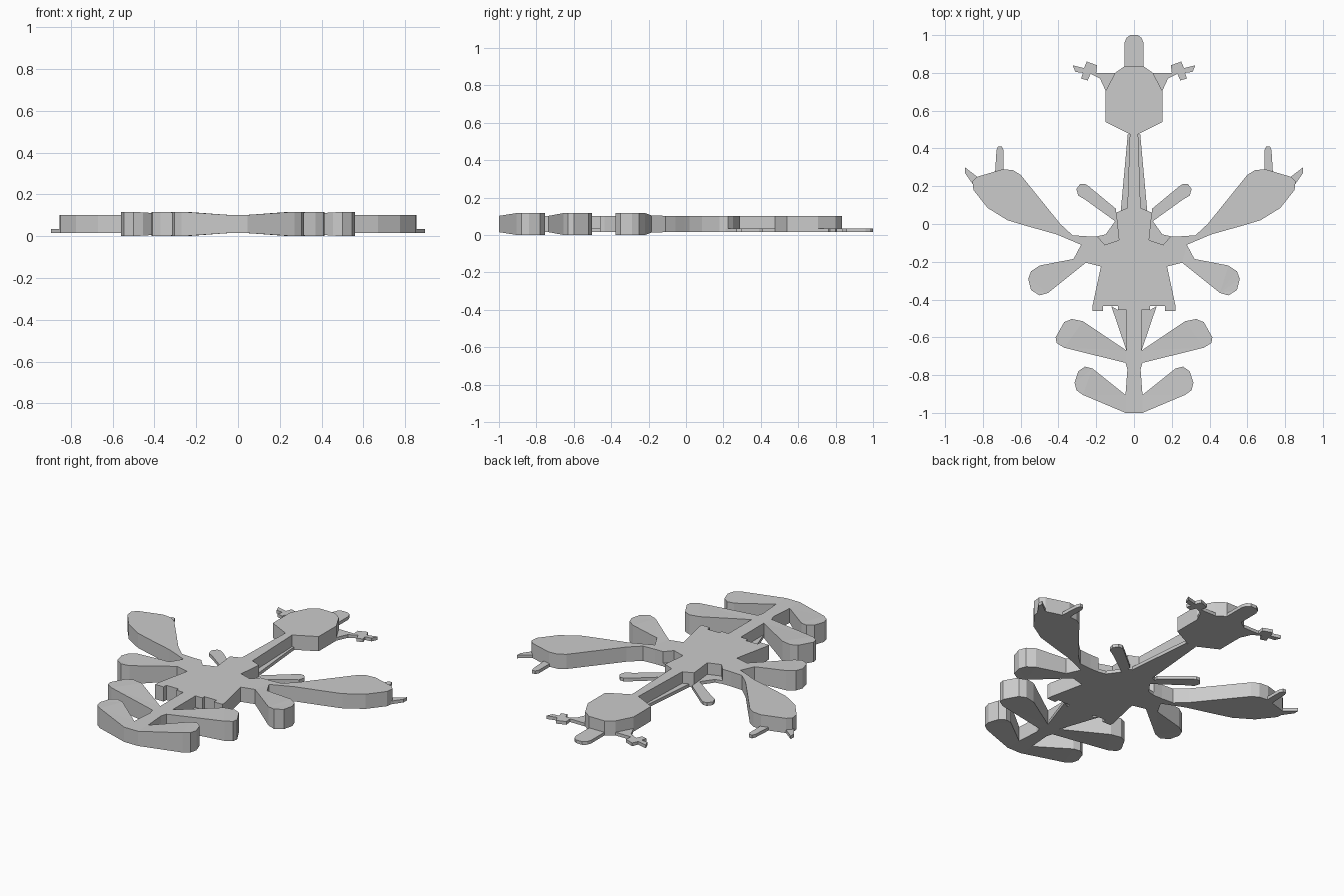
import bpy, bmesh

LOW, HIGH, THIN = 0.015, 0.102, 0.034   # underside, thick top, thin-plate top
FLARE = 0.015                           # extra depth at lobe tips


def plate(name, outline, top=HIGH, flare=None):
    """Extrude a right-half outline, leave the centre line open, mirror it."""
    bm = bmesh.new()

    def extra(x):
        if not flare:
            return 0.0
        return FLARE * min(1.0, max(0.0, (x - flare[0]) / (flare[1] - flare[0])))

    bot = [bm.verts.new((x, y, LOW - extra(x))) for x, y in outline]
    cap = [bm.verts.new((x, y, top + extra(x))) for x, y in outline]
    n = len(outline)
    caps = [bm.faces.new(cap), bm.faces.new(bot[::-1])]
    for i in range(n):
        j = (i + 1) % n
        if outline[i][0] == 0 and outline[j][0] == 0:
            continue
        bm.faces.new((bot[i], bot[j], cap[j], cap[i]))
    if flare:
        bmesh.ops.triangulate(bm, faces=caps)
    bmesh.ops.recalc_face_normals(bm, faces=bm.faces)
    # an open half can be turned inside out, so check the top face
    bm.faces.ensure_lookup_table()
    up = max(bm.faces, key=lambda f: f.calc_center_median().z)
    if up.normal.z < 0:
        bmesh.ops.reverse_faces(bm, faces=bm.faces)
    me = bpy.data.meshes.new(name)
    bm.to_mesh(me)
    bm.free()
    ob = bpy.data.objects.new(name, me)
    bpy.context.collection.objects.link(ob)
    mod = ob.modifiers.new("mirror", 'MIRROR')
    mod.use_clip = True
    mod.merge_threshold = 0.0005
    return ob


# Head, beak and the small side crests
plate("head", [(0, .835), (.05, .835), (.1, .8), (.15, .705), (.15, .54),
               (.022, .475), (0, .475)])
plate("beak", [(0, .835), (0, 1), (.02, 1), (.04, .985), (.05, .96), (.05, .835)], THIN)
plate("head_crest", [(.1, .8), (.2, .8), (.195, .84), (.25, .86), (.265, .825),
                     (.325, .84), (.31, .805), (.27, .8), (.28, .77), (.245, .76),
                     (.23, .795), (.18, .77), (.15, .705)], THIN)

# Neck with its thin side strips
plate("neck", [(0, .475), (.022, .475), (.035, .085), (0, .085)])
plate("neck_strip", [(.022, .475), (.033, .475), (.07, .07), (.035, .085)], THIN)

# Torso and tail stem
plate("torso", [(0, .085), (.035, .085), (.095, .06), (.08, -.085), (.155, -.11),
                (.195, -.065), (.25, -.065), (.28, -.11), (.255, -.205),
                (.175, -.225), (.22, -.435), (.22, -.46), (.165, -.46),
                (.165, -.435), (.085, -.435), (.085, -.455), (.04, -.455), (0, -.455)])
plate("tail_stem", [(0, -.455), (.04, -.455), (.04, -.67), (.045, -.735), (.035, -.77),
                    (.045, -.905), (.045, -1), (0, -1)])
plate("tail_web", [(.04, -.455), (.085, -.455), (.12, -.435), (.04, -.67)], THIN)

# Thin shoulder plates and small shoulder feathers
plate("shoulder_plate", [(.08, -.085), (.155, -.11), (.195, -.065), (.15, -.055),
                         (.1, .015), (.09, .015)], THIN)
plate("shoulder_feather", [(.095, .08), (.24, .2), (.26, .213), (.285, .212), (.305, .185),
                           (.295, .15), (.26, .13), (.1, .015), (.09, .015), (.095, .06)], THIN)

# Wings and their claws
plate("wing", [(.25, -.065), (.325, -.06), (.39, 0), (.6, .26), (.64, .285), (.695, .29),
               (.83, .25), (.855, .225), (.85, .18), (.775, .085), (.67, .02),
               (.57, -.01), (.41, -.055), (.28, -.11)])
plate("wing_claw_inner", [(.69, .29), (.69, .39), (.7, .41), (.72, .41), (.728, .39),
                          (.735, .278)], THIN)
plate("wing_claw_outer", [(.83, .25), (.895, .3), (.895, .27), (.853, .21), (.855, .225)], THIN)

# Lobes that deepen toward their tips
plate("side_lobe", [(.28, -.11), (.32, -.185), (.5, -.22), (.545, -.25), (.56, -.29),
                    (.545, -.35), (.5, -.378), (.455, -.365), (.255, -.205)],
      flare=(.28, .5))
plate("tail_lobe_upper", [(.04, -.67), (.27, -.515), (.33, -.503), (.37, -.52), (.415, -.6),
                          (.41, -.63), (.37, -.655), (.045, -.735)], flare=(.045, .27))
plate("tail_lobe_lower", [(.045, -.905), (.22, -.765), (.26, -.755), (.295, -.78),
                          (.315, -.84), (.305, -.88), (.27, -.905), (.045, -1)],
      flare=(.045, .25))
